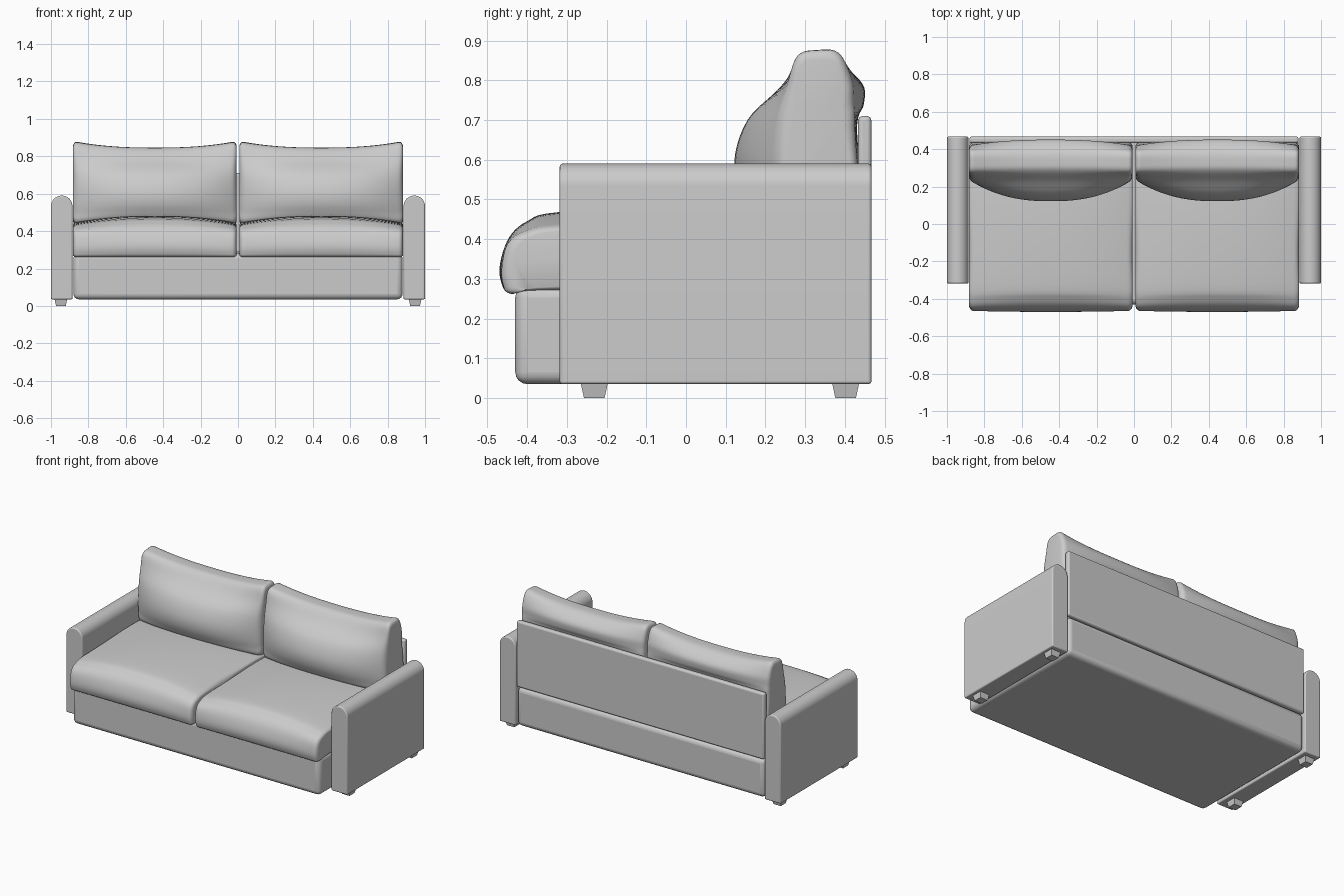
import bpy, bmesh, math

if "Cube" in bpy.data.objects:
    bpy.data.objects.remove(bpy.data.objects["Cube"])

grey = bpy.data.materials.new("grey fabric")
grey.use_nodes = True
grey.diffuse_color = (0.6, 0.6, 0.6, 1)
grey.node_tree.nodes["Principled BSDF"].inputs["Base Color"].default_value = (0.6, 0.6, 0.6, 1)


def finish(name, bm, bevel=0, segments=4):
    """Turn a bmesh into a smooth-shaded object, with optional rounded edges."""
    bmesh.ops.recalc_face_normals(bm, faces=bm.faces)
    mesh = bpy.data.meshes.new(name)
    bm.to_mesh(mesh)
    bm.free()
    mesh.materials.append(grey)
    obj = bpy.data.objects.new(name, mesh)
    bpy.context.collection.objects.link(obj)
    if bevel:
        mod = obj.modifiers.new("rounding", "BEVEL")
        mod.width, mod.segments = bevel, segments
        mod.limit_method, mod.angle_limit = "ANGLE", math.radians(40)
    bpy.ops.object.select_all(action="DESELECT")
    obj.select_set(True)
    bpy.context.view_layer.objects.active = obj
    bpy.ops.object.shade_smooth_by_angle(angle=math.radians(40))
    return obj


def loft(rings):
    """Skin a list of closed rings and cap both ends."""
    bm = bmesh.new()
    loops = [[bm.verts.new(p) for p in ring] for ring in rings]
    n = len(loops[0])
    for a, b in zip(loops, loops[1:]):
        for i in range(n):
            j = (i + 1) % n
            bm.faces.new((a[i], a[j], b[j], b[i]))
    bm.faces.new(loops[0])
    bm.faces.new(loops[-1])
    return bm


def box(name, x, y, z, bevel):
    ring = [(x[0], y[0]), (x[1], y[0]), (x[1], y[1]), (x[0], y[1])]
    return finish(name, loft([[(px, py, h) for px, py in ring] for h in z]), bevel)


def smooth_loop(points, steps=5):
    """Closed Catmull-Rom curve through the points."""
    out, n = [], len(points)
    for i in range(n):
        a, b, c, d = (points[(i + k) % n] for k in (-1, 0, 1, 2))
        for s in range(steps):
            t = s / steps
            out.append([0.5 * (2 * q + (r - p) * t + (2 * p - 5 * q + 4 * r - w) * t * t
                               + (3 * q - p - 3 * r + w) * t ** 3)
                        for p, q, r, w in zip(a, b, c, d)])
    return out


def cushion(name, side, end, mid, x0=0.008, x1=0.882, count=40):
    """Stuffed cushion: plump middle section blending to a thin, rounded end."""
    end, mid = smooth_loop(end), smooth_loop(mid)
    cy = sum(p[0] for p in end) / len(end)
    cz = sum(p[1] for p in end) / len(end)
    rings = []
    for i in range(count + 1):
        u = -math.cos(math.pi * i / count)
        plump = 1 - abs(u) ** 2.4
        # the last few rings pull in to round the seam
        edge = max(0, (abs(u) - 0.95) / 0.05)
        inset = 0.03 * (1 - math.sqrt(max(0, 1 - edge * edge)))
        x = side * (x0 + (x1 - x0) * (u + 1) / 2)
        ring = []
        for (ey, ez), (my, mz) in zip(end, mid):
            y, z = ey + (my - ey) * plump, ez + (mz - ez) * plump
            d = math.hypot(y - cy, z - cz)
            ring.append((x, y + (cy - y) / d * inset, z + (cz - z) / d * inset))
        rings.append(ring)
    return finish(name, loft(rings))


# Body
box("base", (-0.88, 0.88), (-0.43, 0.465), (0.035, 0.283), 0.03)
box("back_panel", (-0.88, 0.88), (0.433, 0.467), (0.285, 0.71), 0.012)

# Cushion sections as (y, z), running from the front bottom over the top to the back
seat_mid = [(-0.44, 0.262), (-0.465, 0.29), (-0.468, 0.34), (-0.445, 0.405), (-0.4, 0.445),
            (-0.32, 0.468), (0, 0.482), (0.25, 0.475), (0.32, 0.44), (0.32, 0.3), (0.25, 0.27), (-0.35, 0.27)]
seat_end = [(-0.44, 0.262), (-0.46, 0.285), (-0.463, 0.33), (-0.45, 0.385), (-0.41, 0.415),
            (-0.32, 0.432), (0, 0.442), (0.25, 0.442), (0.32, 0.42), (0.32, 0.3), (0.25, 0.27), (-0.35, 0.27)]
back_mid = [(0.2, 0.455), (0.14, 0.51), (0.122, 0.6), (0.155, 0.7), (0.23, 0.775), (0.285, 0.835),
            (0.33, 0.846), (0.39, 0.838), (0.445, 0.79), (0.448, 0.74), (0.43, 0.68), (0.43, 0.46)]
back_end = [(0.26, 0.44), (0.24, 0.5), (0.235, 0.6), (0.24, 0.7), (0.258, 0.79), (0.28, 0.865),
            (0.33, 0.88), (0.385, 0.872), (0.415, 0.8), (0.42, 0.74), (0.425, 0.68), (0.42, 0.45)]

for label, side in (("left", 1), ("right", -1)):
    cushion(label + "_seat_cushion", side, seat_end, seat_mid)
    cushion(label + "_back_cushion", side, back_end, back_mid)

    # Arm: upright slab with a half-round top
    r, cx = 0.0575, 0.9425
    arc = [(cx + r * math.cos(a), 0.5325 + r * math.sin(a))
           for a in (math.pi * k / 20 for k in range(21))]
    profile = [(cx - r, 0.035), (cx + r, 0.035)] + arc
    finish(label + "_arm", loft([[(side * x, y, z) for x, z in profile] for y in (-0.318, 0.467)]), 0.007, 3)

    # Feet: short tapered blocks
    for place, fy in (("front", -0.231), ("back", 0.402)):
        rings = [[(side * 0.947 + sx * w, fy + sy * w, z) for sx, sy in ((-1, -1), (1, -1), (1, 1), (-1, 1))]
                 for w, z in ((0.026, 0), (0.034, 0.037))]
        finish(f"{label}_{place}_foot", loft(rings))
